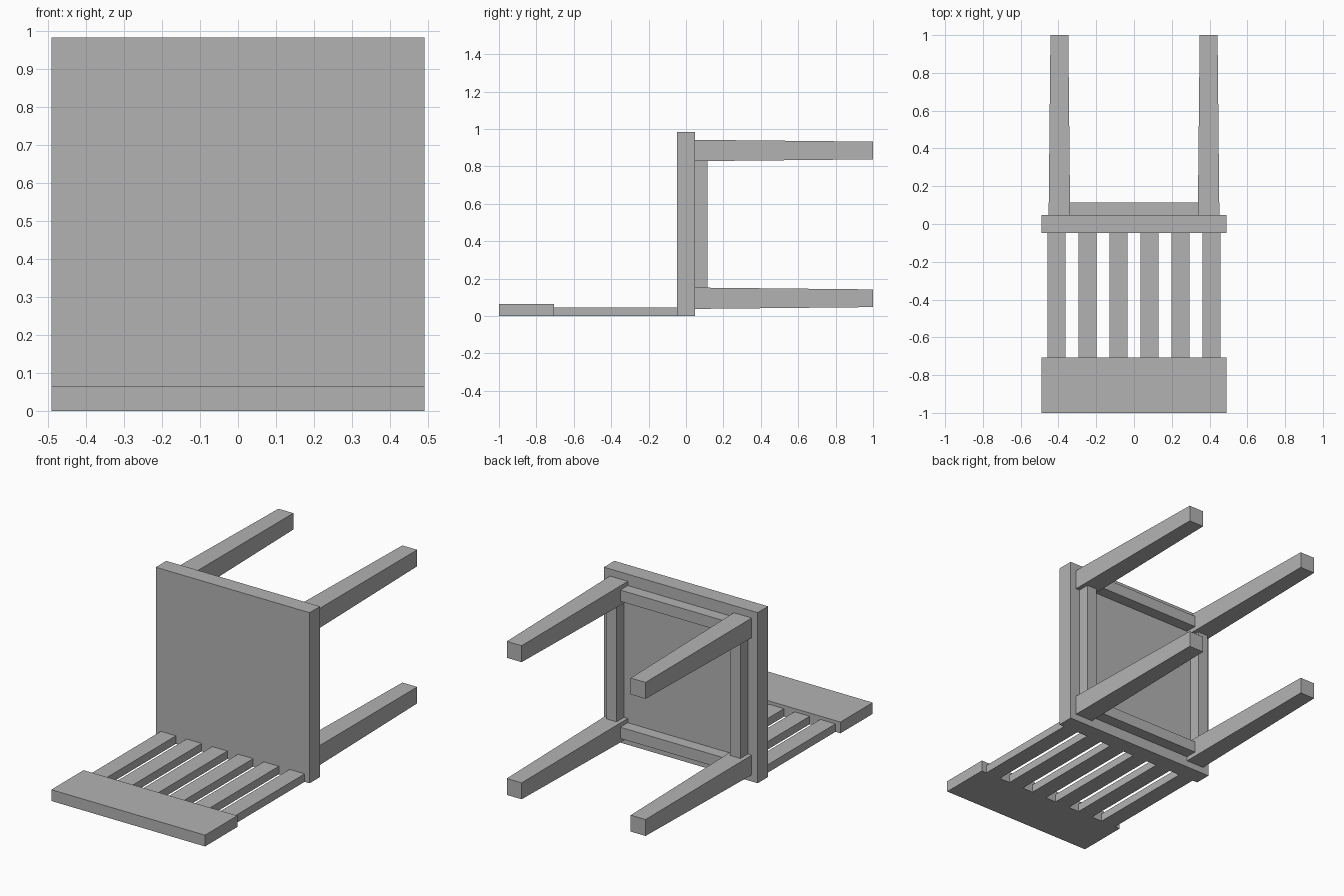
import bpy
import bmesh

cube = bpy.data.objects.get("Cube")
if cube:
    bpy.data.objects.remove(cube, do_unlink=True)

GREY = (0.45, 0.45, 0.45, 1)
grey = bpy.data.materials.new("plain grey")
grey.use_nodes = True
grey.diffuse_color = GREY
grey.node_tree.nodes["Principled BSDF"].inputs["Base Color"].default_value = GREY


def box(name, x, y, z, taper=1.0):
    """Box spanning the (low, high) ranges; its +y end is scaled by taper."""
    bm = bmesh.new()
    bmesh.ops.create_cube(bm, size=1)
    for v in bm.verts:
        k = taper if v.co.y > 0 else 1.0
        v.co.x = sum(x) / 2 + v.co.x * (x[1] - x[0]) * k
        v.co.y = sum(y) / 2 + v.co.y * (y[1] - y[0])
        v.co.z = sum(z) / 2 + v.co.z * (z[1] - z[0]) * k
    mesh = bpy.data.meshes.new(name)
    bm.to_mesh(mesh)
    bm.free()
    mesh.materials.append(grey)
    obj = bpy.data.objects.new(name, mesh)
    bpy.context.collection.objects.link(obj)


def around(centre, width):
    return (centre - width / 2, centre + width / 2)


HALF = 0.49
SEAT_BACK = 0.047
LEG_X = 0.395
LEG_W = 0.114
MID_Z = HALF
APRON_W = 0.065
APRON_Y = (SEAT_BACK, 0.115)
SPAN = LEG_X - LEG_W / 2

# The chair lies on its backrest, so the seat stands upright
box("seat", (-HALF, HALF), (-0.048, SEAT_BACK), (0, 0.983))

# Tapered legs and the rails between them
for side, s in (("right", -1), ("left", 1)):
    for level, t in (("lower", -1), ("upper", 1)):
        box(f"{level}_{side}_leg", around(s * LEG_X, LEG_W), (SEAT_BACK, 1),
            around(MID_Z + t * LEG_X, LEG_W), taper=0.83)
    box(f"{side}_apron", around(s * LEG_X, APRON_W), APRON_Y,
        around(MID_Z, 2 * SPAN))
for level, t in (("lower", -1), ("upper", 1)):
    box(f"{level}_apron", (-SPAN, SPAN), APRON_Y,
        around(MID_Z + t * LEG_X, APRON_W))

# Backrest slats and top rail
SLATS = 6
for i in range(SLATS):
    x = 0.164 * (i - (SLATS - 1) / 2)
    box(f"back_slat_{i + 1}", around(x, 0.096), (-0.706, -0.048), (0, 0.046))
box("back_top_rail", (-HALF, HALF), (-1, -0.706), (0, 0.065))
